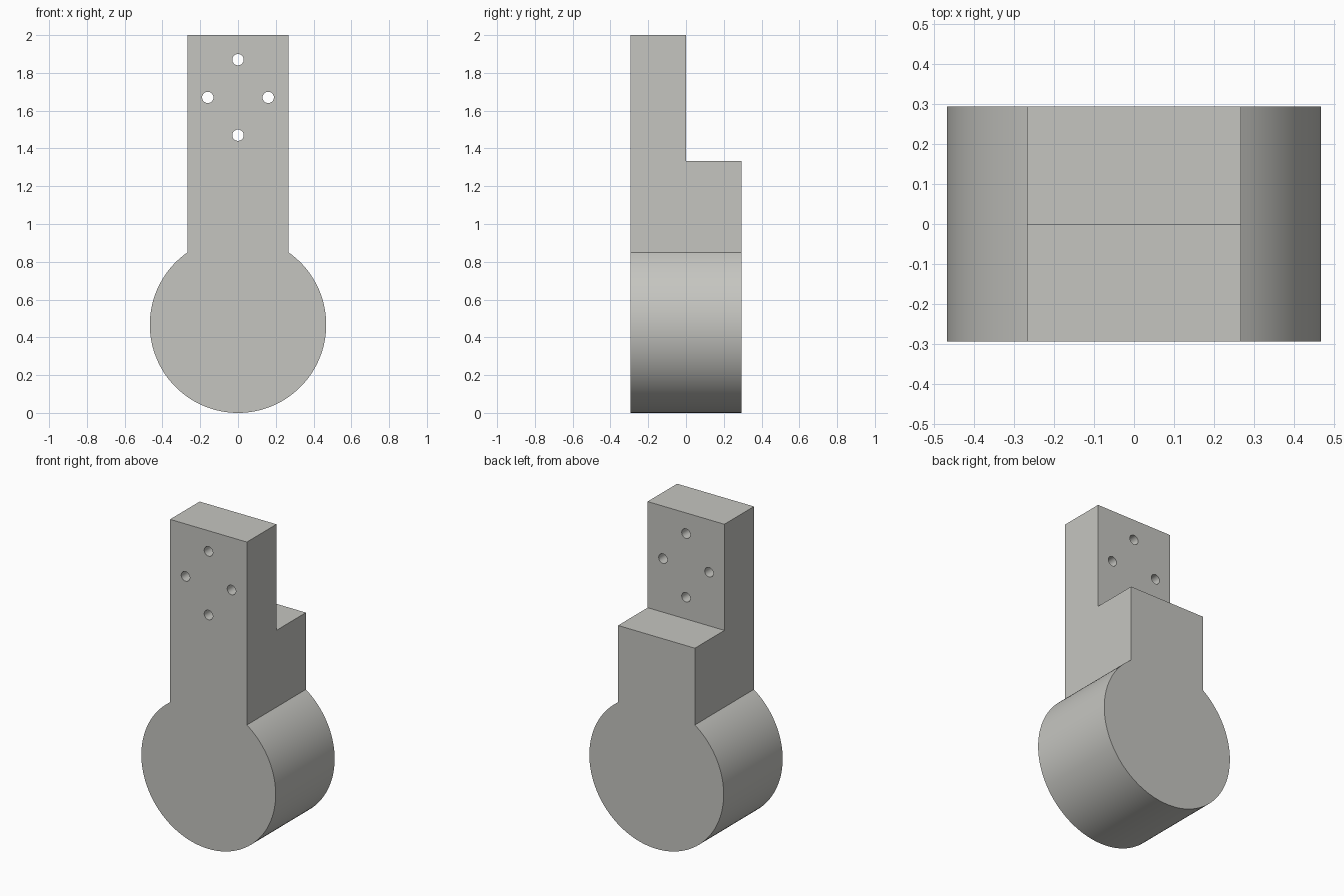
import bpy, bmesh
from math import sin, cos, pi, asin, radians

cube = bpy.data.objects.get("Cube")
if cube:
    bpy.data.objects.remove(cube, do_unlink=True)

RADIUS, HALF_W, HALF_D = 0.467, 0.267, 0.293
TOP, STEP_Z = 2.0, 1.333
HOLE_R, HOLE_Z, HOLE_DX, HOLE_DZ = 0.03, 1.67, 0.16, 0.2

grey = bpy.data.materials.new("warm grey")
grey.use_nodes = True
colour = (0.56, 0.56, 0.53, 1)
grey.diffuse_color = colour
grey.node_tree.nodes["Principled BSDF"].inputs["Base Color"].default_value = colour


def extrude_profile(name, points, y0, y1):
    """Solid made from an (x, z) outline swept from y0 to y1."""
    bm = bmesh.new()
    face = bm.faces.new([bm.verts.new((x, y0, z)) for x, z in points])
    new = bmesh.ops.extrude_face_region(bm, geom=[face])["geom"]
    verts = [v for v in new if isinstance(v, bmesh.types.BMVert)]
    bmesh.ops.translate(bm, verts=verts, vec=(0, y1 - y0, 0))
    bmesh.ops.recalc_face_normals(bm, faces=bm.faces)
    mesh = bpy.data.meshes.new(name)
    bm.to_mesh(mesh)
    bm.free()
    mesh.materials.append(grey)
    obj = bpy.data.objects.new(name, mesh)
    bpy.context.collection.objects.link(obj)
    return obj


def arc(cx, cz, r, start, end, n):
    return [(cx + r * cos(start + (end - start) * i / n),
             cz + r * sin(start + (end - start) * i / n)) for i in range(n + 1)]


def cut(target, cutter):
    cutter.hide_render = True
    mod = target.modifiers.new("cut", "BOOLEAN")
    mod.operation, mod.solver, mod.object = "DIFFERENCE", "EXACT", cutter
    bpy.context.view_layer.objects.active = target
    bpy.ops.object.modifier_apply(modifier=mod.name)
    bpy.data.objects.remove(cutter, do_unlink=True)


# Round end and straight arm as one keyhole-shaped solid
half_gap = asin(HALF_W / RADIUS)
outline = arc(0, RADIUS, RADIUS, pi / 2 + half_gap, 5 * pi / 2 - half_gap, 96)
outline += [(HALF_W, TOP), (-HALF_W, TOP)]
body = extrude_profile("lever_arm", outline, -HALF_D, HALF_D)

# Step in the back of the arm
notch = [(-0.5, STEP_Z), (0.5, STEP_Z), (0.5, TOP + 0.5), (-0.5, TOP + 0.5)]
cut(body, extrude_profile("step_cutter", notch, 0, 0.6))

# Diamond of four through holes
for dx, dz in ((0, 1), (0, -1), (1, 0), (-1, 0)):
    ring = arc(dx * HOLE_DX, HOLE_Z + dz * HOLE_DZ, HOLE_R, 0, 2 * pi, 32)[:-1]
    cut(body, extrude_profile("hole_cutter", ring, -0.5, 0.2))

# Smooth the round surfaces, keep the edges sharp
bpy.ops.object.select_all(action="DESELECT")
body.select_set(True)
bpy.context.view_layer.objects.active = body
bpy.ops.object.shade_smooth_by_angle(angle=radians(30))
